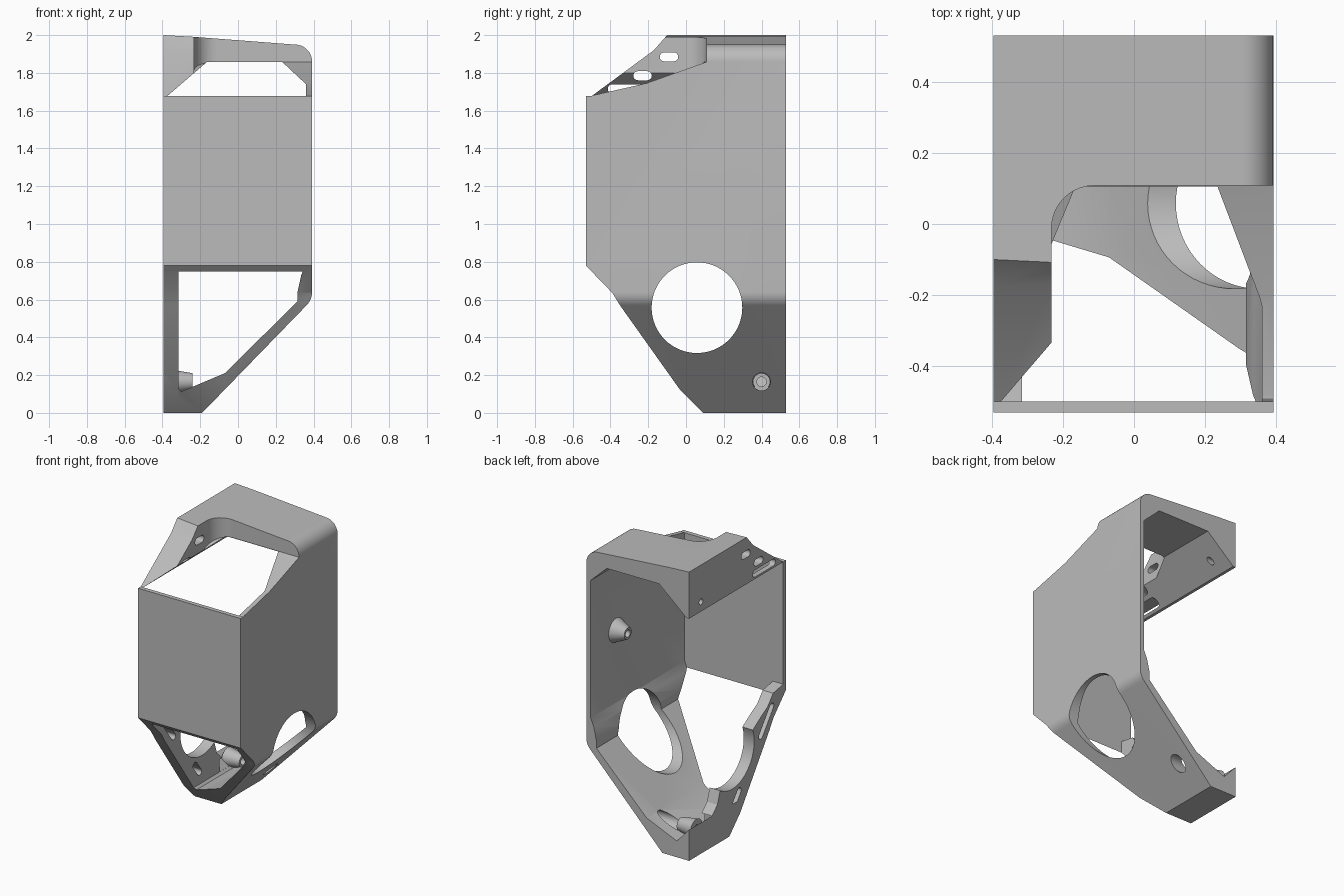
import bpy, bmesh
from math import sin, cos, pi, radians
from mathutils import Matrix

cube = bpy.data.objects.get("Cube")
if cube:
    bpy.data.objects.remove(cube, do_unlink=True)

grey = bpy.data.materials.new("plain grey")
grey.use_nodes = True
grey.diffuse_color = (0.5, 0.5, 0.5, 1)
grey.node_tree.nodes["Principled BSDF"].inputs["Base Color"].default_value = (0.5, 0.5, 0.5, 1)


def finish(name, bm):
    bmesh.ops.recalc_face_normals(bm, faces=bm.faces)
    mesh = bpy.data.meshes.new(name)
    bm.to_mesh(mesh)
    bm.free()
    mesh.materials.append(grey)
    obj = bpy.data.objects.new(name, mesh)
    bpy.context.collection.objects.link(obj)
    return obj


def prism(name, outline, axis, low, high):
    """Extrude a flat outline along one axis; outline holds the other two coordinates."""
    bm = bmesh.new()
    place = {"x": lambda a, b, d: (d, a, b),
             "y": lambda a, b, d: (a, d, b),
             "z": lambda a, b, d: (a, b, d)}[axis]
    face = bm.faces.new([bm.verts.new(place(a, b, low)) for a, b in outline])
    new = bmesh.ops.extrude_face_region(bm, geom=[face])["geom"]
    shift = place(0, 0, high - low)
    bmesh.ops.translate(bm, vec=shift, verts=[v for v in new if isinstance(v, bmesh.types.BMVert)])
    return finish(name, bm)


def arc(cx, cy, r, start, end, n=10):
    angles = [radians(start + (end - start) * i / n) for i in range(n + 1)]
    return [(cx + r * cos(t), cy + r * sin(t)) for t in angles]


def circle(cy, cz, r):
    return arc(cy, cz, r, 0, 360, 64)[:-1]


def slot(cy, cz, length, r, tilt=0):
    """Outline of a round-ended slot."""
    dy, dz = cos(radians(tilt)) * length / 2, sin(radians(tilt)) * length / 2
    return (arc(cy + dy, cz + dz, r, tilt - 90, tilt + 90)
            + arc(cy - dy, cz - dz, r, tilt + 90, tilt + 270))


def boolean(obj, tool, operation="DIFFERENCE"):
    mod = obj.modifiers.new("cut", "BOOLEAN")
    mod.operation = operation
    mod.solver = "EXACT"
    mod.object = tool
    bpy.context.view_layer.objects.active = obj
    bpy.ops.object.modifier_apply(modifier=mod.name)
    bpy.data.objects.remove(tool, do_unlink=True)


def bore(obj, outline, low, high):
    boolean(obj, prism("cutter", outline, "x", low, high))


def boss(name, base, tip, y, z, r1, r2, hole):
    """Tapered screw boss along x with a blind hole in its tip."""
    bm = bmesh.new()
    bmesh.ops.create_cone(bm, cap_ends=True, segments=32, radius1=r1, radius2=r2,
                          depth=abs(tip - base))
    turn = Matrix.Rotation(pi / 2 if tip > base else -pi / 2, 4, "Y")
    bmesh.ops.transform(bm, verts=bm.verts,
                        matrix=Matrix.Translation(((base + tip) / 2, y, z)) @ turn)
    obj = finish(name, bm)
    middle = base + (tip - base) * 0.1
    far = tip + (tip - base)
    bore(obj, circle(y, z, hole), min(middle, far), max(middle, far))
    return obj


# Housing shell: rounded front outline trimmed to the side outline
outer = ([(-0.395, 0), (-0.395, 2), (-0.25, 1.992), (0.3, 1.95)]
         + arc(0.302, 1.86, 0.09, 85, 0) + arc(0.292, 0.64, 0.1, 0, -45) + [(-0.19, 0)])
shell = prism("housing_shell", outer, "y", -0.53, 0.53)
side = [(-0.6, 1.677), (-0.5, 1.677), (-0.17, 1.92), (-0.1, 2), (-0.1, 2.1), (0.6, 2.1),
        (0.6, -0.1), (0.19, -0.1), (-0.03, 0.12), (-0.35, 0.57), (-0.39, 0.635),
        (-0.53, 0.78), (-0.6, 0.85)]
boolean(shell, prism("cutter", side, "x", -0.6, 0.6), "INTERSECT")

# Hollow interior, open at the back and on one side
inner = [(-0.6, 1.677), (-0.375, 1.677), (-0.165, 1.857), (0.235, 1.857), (0.36, 1.74),
         (0.36, 0.79), (0.335, 0.73), (0.315, 0.64), (0.315, 0.59), (-0.07, 0.21),
         (-0.3, 0.113), (-0.395, 0.21), (-0.6, 0.21)]
boolean(shell, prism("cutter", inner, "y", -0.5, 0.7))

# Top opening with one rounded corner and a sloping sill
opening = prism("cutter", [(-0.7, 1.677), (-0.48, 1.684), (-0.21, 1.745), (0.108, 1.858),
                           (0.108, 2.2), (-0.7, 2.2)], "x", -0.232, 0.6)
plan = arc(-0.112, -0.012, 0.12, 180, 90) + [(0.7, 0.108), (0.7, -0.8), (-0.232, -0.8)]
boolean(opening, prism("plan", plan, "z", 1.5, 2.3), "INTERSECT")
boolean(shell, opening)

# Side port, mounting slots and screw holes in the shell
bore(shell, circle(0.058, 0.557, 0.24), -0.6, 0.6)
for y, z, length in ((-0.23, 1.785, 0.05), (-0.09, 1.885, 0.05), (-0.29, 1.715, 0.2)):
    bore(shell, slot(y, z, length, 0.024), -0.6, -0.1)
bore(shell, circle(0.4, 1.745, 0.02), -0.6, -0.2)
bore(shell, circle(0.4, 0.165, 0.047), -0.24, 0.6)

# Lower mounting bracket on the open side
bracket = prism("lower_bracket", [
    (0.53, 0), (0.09, 0), (-0.03, 0.12), (-0.35, 0.57), (-0.39, 0.635), (-0.53, 0.78),
    (-0.5, 0.83), (-0.39, 0.81), (-0.33, 0.74), (-0.26, 0.7), (0.05, 0.5), (0.19, 0.36),
    (0.22, 0.27), (0.28, 0.215), (0.53, 0.215)], "x", -0.395, -0.315)
bore(bracket, circle(0.058, 0.557, 0.24), -0.6, 0.6)
bore(bracket, slot(-0.315, 0.645, 0.2, 0.022, -53), -0.6, 0)
bore(bracket, slot(0.005, 0.243, 0.08, 0.022, -53), -0.6, 0)
bore(bracket, circle(0.4, 0.165, 0.025), -0.6, 0)
# Bevelled inner top edge of the bracket foot
boolean(bracket, prism("cutter", [(-0.395, 0.215), (-0.3, 0.113), (-0.2, 0.113), (-0.2, 0.215)],
                       "y", 0.25, 0.7))

# Screw bosses
lower = boss("lower_boss", -0.36, -0.24, 0.4, 0.165, 0.065, 0.045, 0.025)
bore(lower, circle(0.4, 0.165, 0.025), -0.6, 0)
wall = boss("wall_boss", 0.365, 0.27, 0.25, 1.29, 0.085, 0.04, 0.025)

for obj in (shell, bracket, lower, wall):
    bpy.ops.object.select_all(action="DESELECT")
    obj.select_set(True)
    bpy.context.view_layer.objects.active = obj
    bpy.ops.object.shade_smooth_by_angle(angle=radians(25))
